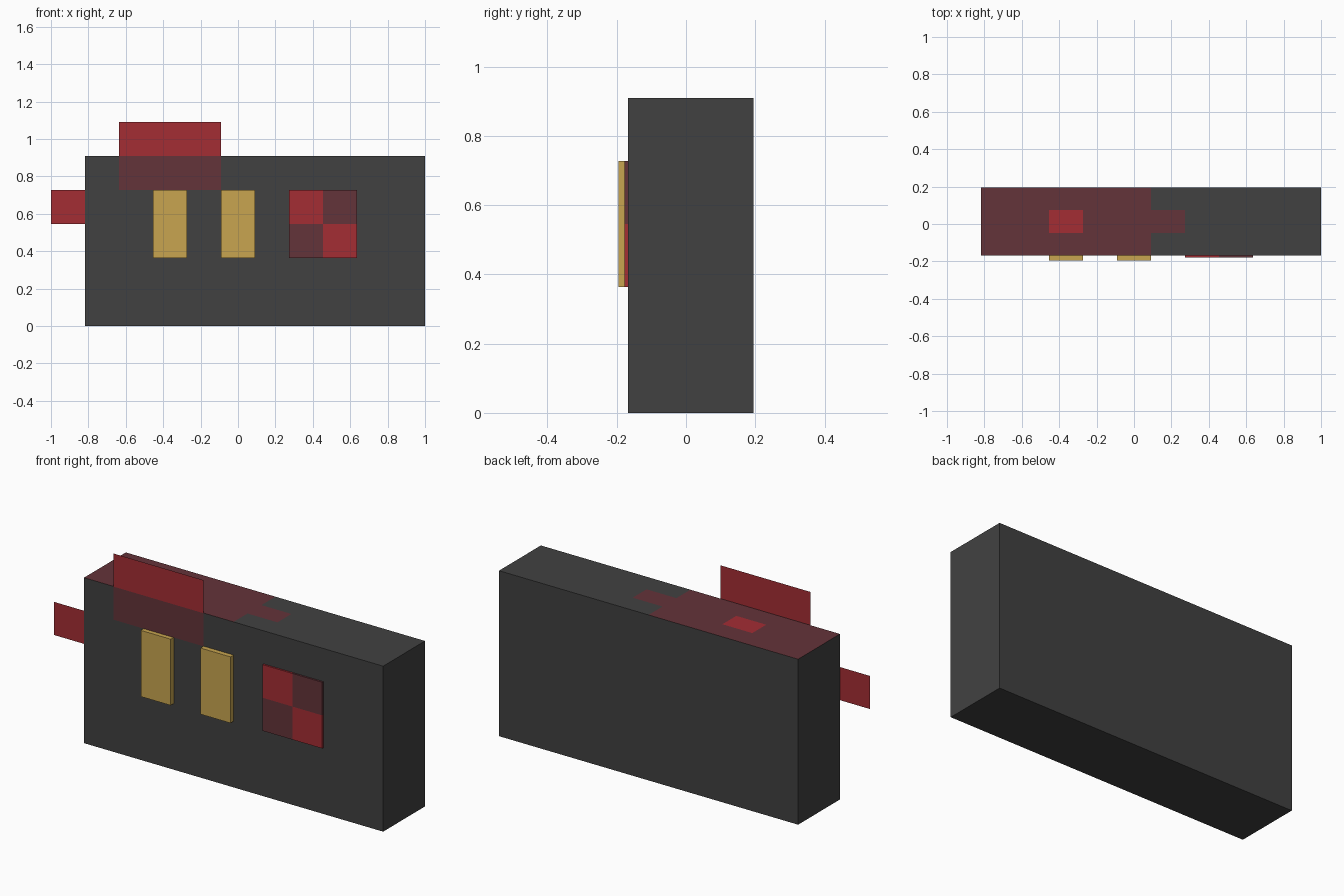
import bpy
import bmesh
from mathutils import Vector

cube = bpy.data.objects.get("Cube")
if cube:
    bpy.data.objects.remove(cube, do_unlink=True)


def material(name, rgb):
    mat = bpy.data.materials.new(name)
    mat.use_nodes = True
    color = (*rgb, 1.0)
    mat.diffuse_color = color
    mat.node_tree.nodes["Principled BSDF"].inputs["Base Color"].default_value = color
    return mat


GREY = material("dark grey", (0.053, 0.053, 0.053))
RED = material("bright red", (0.367, 0.026, 0.034))
MAROON = material("dull maroon", (0.127, 0.033, 0.041))
GOLD = material("mustard gold", (0.578, 0.376, 0.08))

U = 1 / 11                    # layout module
FRONT, BACK = -0.168, 0.195   # wall faces of the body


def finish(name, bm, mats, rule):
    """Colour the faces by a rule and link the mesh as an object."""
    bm.normal_update()
    for face in bm.faces:
        face.material_index = rule(face.calc_center_median(), face.normal)
    mesh = bpy.data.meshes.new(name)
    bm.to_mesh(mesh)
    bm.free()
    for mat in mats:
        mesh.materials.append(mat)
    obj = bpy.data.objects.new(name, mesh)
    bpy.context.collection.objects.link(obj)
    return obj


def cut(bm, axis, values):
    """Slice the mesh across one axis at the given positions."""
    normal = Vector((0, 0, 0))
    normal[axis] = 1
    for value in values:
        bmesh.ops.bisect_plane(bm, geom=bm.verts[:] + bm.edges[:] + bm.faces[:],
                               plane_co=normal * value, plane_no=normal)


def box(name, low, high, mats, cuts=(), rule=lambda c, n: 0):
    bm = bmesh.new()
    bmesh.ops.create_cube(bm, size=1)
    low, high = Vector(low), Vector(high)
    for v in bm.verts:
        v.co = (low + high) / 2 + v.co * (high - low)
    for axis, values in cuts:
        cut(bm, axis, values)
    return finish(name, bm, mats, rule)


def panel(name, x0, x1, z0, z1, y, mats, cuts=(), rule=lambda c, n: 0):
    """Paper-thin upright sheet facing the front."""
    bm = bmesh.new()
    corners = ((x0, z0), (x1, z0), (x1, z1), (x0, z1))
    bm.faces.new([bm.verts.new((x, y, z)) for x, z in corners])
    for axis, values in cuts:
        cut(bm, axis, values)
    return finish(name, bm, mats, rule)


# Body block with the painted roof: maroon field, tab and red centre patch
third = (BACK - FRONT) / 3
y_low, y_high = FRONT + third, BACK - third


def roof_paint(c, n):
    if n.z < 0.5:
        return 0
    middle = y_low < c.y < y_high
    if middle and -5 * U < c.x < -3 * U:
        return 1
    if c.x < U or (middle and c.x < 3 * U):
        return 2
    return 0


box("body", (-9 * U, FRONT, 0), (1, BACK, 10 * U), (GREY, RED, MAROON),
    cuts=((0, (-5 * U, -3 * U, U, 3 * U)), (1, (y_low, y_high))), rule=roof_paint)

# Raised gold windows
for side, x in (("right", -5 * U), ("left", -U)):
    box(f"window_{side}", (x, -BACK, 4 * U), (x + 2 * U, FRONT, 8 * U), (GOLD,))

# Checkered door plate in four quarters
box("checker_plate", (3 * U, -0.178, 4 * U), (7 * U, FRONT, 8 * U), (RED, MAROON),
    cuts=((0, (5 * U,)), (2, (6 * U,))),
    rule=lambda c, n: int((c.x > 5 * U) == (c.z > 6 * U)))

# Sign sheet rising above the roof, darker where it overlaps the wall
panel("roof_sign", -7 * U, -U, 8 * U, 12 * U, FRONT - 0.002, (RED, MAROON),
      cuts=((2, (10 * U,)),), rule=lambda c, n: int(c.z < 10 * U))

# Small flag sheet beside the front corner
panel("side_flag", -1, -9 * U, 6 * U, 8 * U, FRONT, (RED,))
